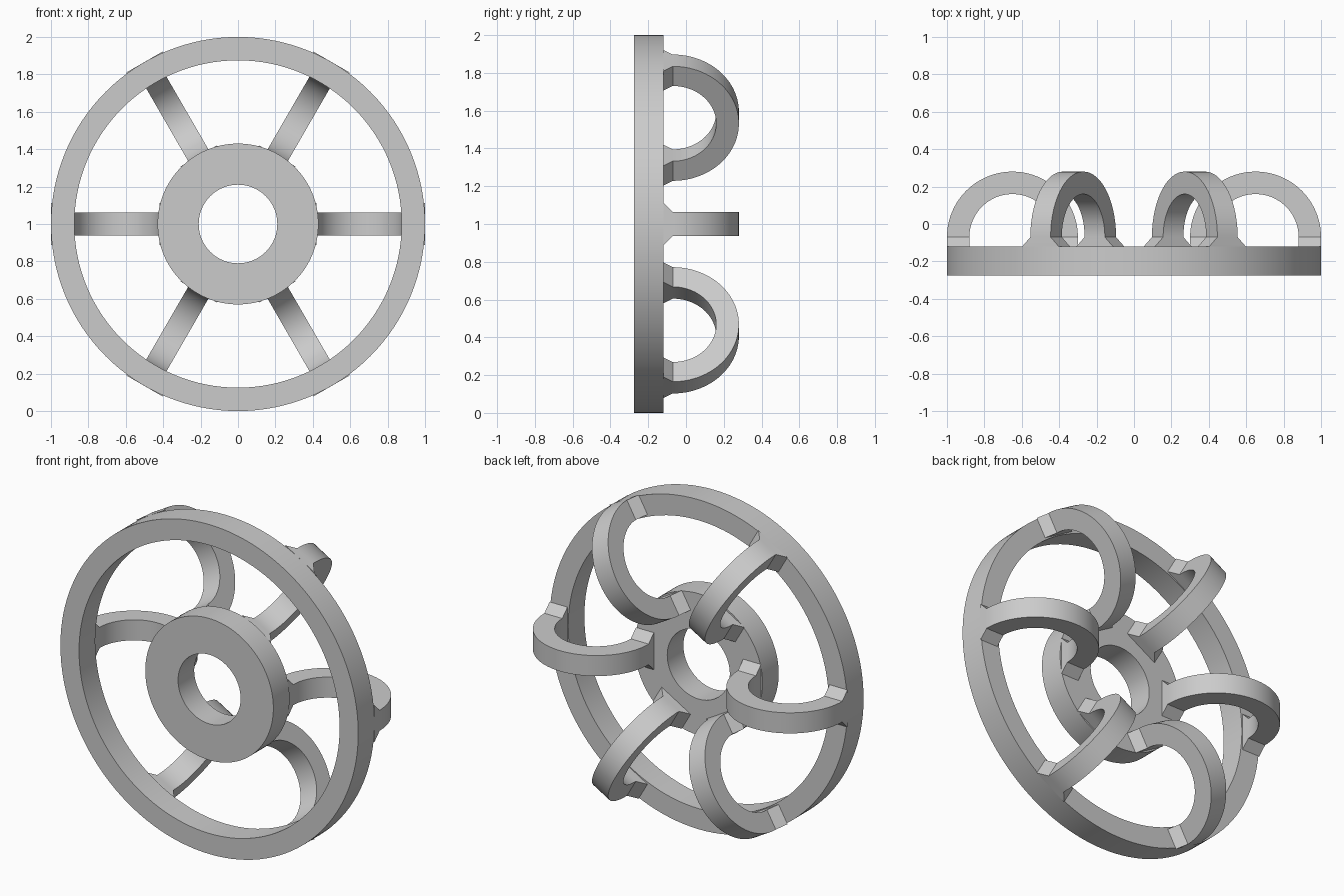
import bpy, bmesh
from math import sin, cos, pi, radians
from mathutils import Matrix, Vector

cube = bpy.data.objects.get("Cube")
if cube:
    bpy.data.objects.remove(cube, do_unlink=True)

FRONT, BACK = -0.275, -0.12      # depth of the flat rings
ARCH_Y = -0.07                   # where the legs turn into the arch
ARCH_R, OUTER, INNER = 0.65, 0.35, 0.23
HALF, FLARE = 0.0625, 0.1125     # half widths of arch and of its feet

grey = bpy.data.materials.new("plain grey")
grey.use_nodes = True
colour = (0.6, 0.6, 0.6, 1)
grey.diffuse_color = colour
grey.node_tree.nodes["Principled BSDF"].inputs["Base Color"].default_value = colour


def loft(name, loops, closed):
    """Skin a row of four-point sections, either as a ring or with end caps."""
    bm = bmesh.new()
    rows = [[bm.verts.new(p) for p in loop] for loop in loops]
    for i in range(len(rows) if closed else len(rows) - 1):
        a, b = rows[i], rows[(i + 1) % len(rows)]
        for k in range(4):
            n = (k + 1) % 4
            bm.faces.new((a[k], a[n], b[n], b[k]))
    if not closed:
        bm.faces.new(rows[0])
        bm.faces.new(rows[-1])
    bmesh.ops.recalc_face_normals(bm, faces=bm.faces)
    mesh = bpy.data.meshes.new(name)
    bm.to_mesh(mesh)
    bm.free()
    mesh.materials.append(grey)
    obj = bpy.data.objects.new(name, mesh)
    bpy.context.collection.objects.link(obj)
    bpy.ops.object.select_all(action='DESELECT')
    obj.select_set(True)
    bpy.context.view_layer.objects.active = obj
    bpy.ops.object.shade_smooth_by_angle(angle=radians(30))
    return obj


def ring(name, r_out, r_in, steps=128):
    section = [(r_out, FRONT), (r_out, BACK), (r_in, BACK), (r_in, FRONT)]
    turns = [2 * pi * i / steps for i in range(steps)]
    return loft(name, [[(r * cos(t), y, 1 + r * sin(t)) for r, y in section]
                       for t in turns], True)


# Rim and hub
ring("rim", 1.0, 0.875)
ring("hub", 0.43, 0.21)


# Arched spokes with flared feet
def section(outer, inner, half):
    return [Vector((p[0], p[1], s)) for p, s in
            ((outer, half), (outer, -half), (inner, -half), (inner, half))]


def foot(side):
    return section((ARCH_R + side * OUTER, BACK), (ARCH_R + side * INNER, BACK), FLARE)


def arc(t):
    return section((ARCH_R + OUTER * cos(t), ARCH_Y + OUTER * sin(t)),
                   (ARCH_R + INNER * cos(t), ARCH_Y + INNER * sin(t)), HALF)


steps = 48
arch = [foot(1)] + [arc(pi * i / steps) for i in range(steps + 1)] + [foot(-1)]
for n in range(6):
    place = Matrix.Translation((0, 0, 1)) @ Matrix.Rotation(n * pi / 3, 4, 'Y')
    loft(f"arched_spoke_{n + 1}", [[place @ p for p in s] for s in arch], False)
